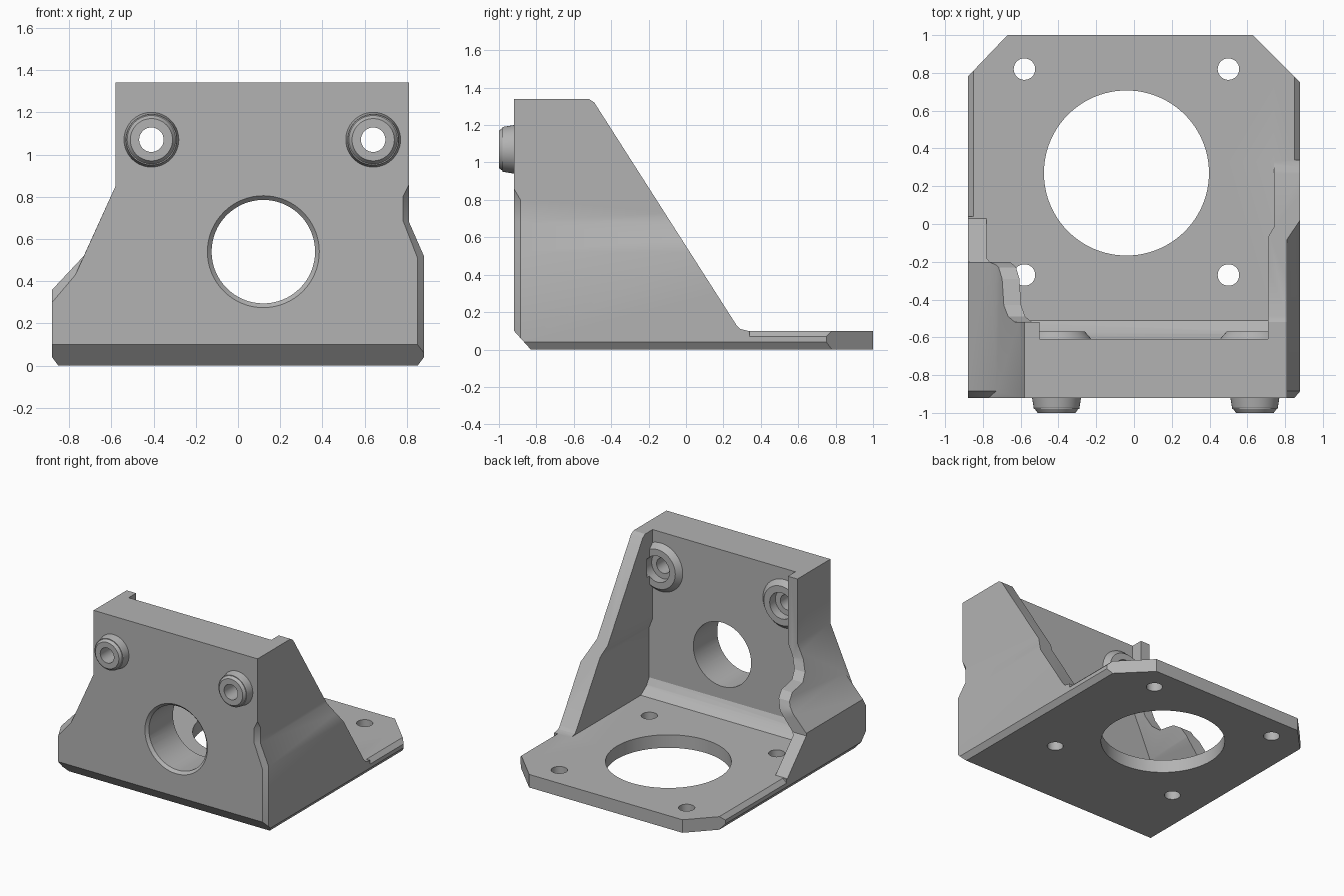
import bpy, bmesh, math
from mathutils import Matrix, Vector

cube = bpy.data.objects.get("Cube")
if cube:
    bpy.data.objects.remove(cube)

grey = bpy.data.materials.new("plain grey")
grey.use_nodes = True
grey.diffuse_color = (0.45, 0.45, 0.45, 1)
grey.node_tree.nodes["Principled BSDF"].inputs["Base Color"].default_value = grey.diffuse_color


def finish(name, bm):
    bmesh.ops.recalc_face_normals(bm, faces=bm.faces)
    mesh = bpy.data.meshes.new(name)
    bm.to_mesh(mesh)
    bm.free()
    mesh.materials.append(grey)
    ob = bpy.data.objects.new(name, mesh)
    bpy.context.collection.objects.link(ob)
    return ob


def loft(name, rings):
    """Closed solid through rings of 3D points."""
    bm = bmesh.new()
    loops = [[bm.verts.new(p) for p in ring] for ring in rings]
    for a, b in zip(loops, loops[1:]):
        for i in range(len(a)):
            j = (i + 1) % len(a)
            bm.faces.new((a[i], a[j], b[j], b[i]))
    bm.faces.new(loops[0])
    bm.faces.new(loops[-1])
    bmesh.ops.triangulate(bm, faces=[f for f in bm.faces if len(f.verts) == 4])
    return finish(name, bm)


def prism(name, pts, axis, lo, hi):
    """Extrude a 2D profile along an axis."""
    def place(p, d):
        return {"x": (d, p[0], p[1]), "y": (p[0], d, p[1]), "z": (p[0], p[1], d)}[axis]
    return loft(name, [[place(p, d) for p in pts] for d in (lo, hi)])


def cone(name, centre, axis, r1, r2, depth, sides=64):
    """Cone frustum starting at centre and running along the axis."""
    bm = bmesh.new()
    turn = Vector((0, 0, 1)).rotation_difference(Vector(axis)).to_matrix().to_4x4()
    mat = Matrix.Translation(centre) @ turn @ Matrix.Translation((0, 0, depth / 2))
    bmesh.ops.create_cone(bm, cap_ends=True, segments=sides, radius1=r1, radius2=r2,
                          depth=depth, matrix=mat)
    return finish(name, bm)


def combine(ob, tool, mode="DIFFERENCE"):
    mod = ob.modifiers.new("cut", "BOOLEAN")
    mod.operation, mod.solver, mod.object = mode, "EXACT", tool
    bpy.context.view_layer.objects.active = ob
    bpy.ops.object.modifier_apply(modifier=mod.name)
    bpy.data.objects.remove(tool)


# Outer body: one section extruded front to back, with chamfered front edges
outer = [(-.85, 0), (-.88, .04), (-.88, .36), (-.73, .52), (-.58, .85), (-.58, 1.34),
         (.81, 1.34), (.81, .86), (.81, .8), (.81, .68), (.88, .52), (.88, .04), (.85, 0)]
nose = list(outer)
nose[2], nose[3] = (-.88, .3), (-.77, .43)
nose[8:12] = [(.78, .8), (.78, .69), (.85, .51), (.85, .04)]
body = loft("motor_bracket", [[(x, y, z) for x, z in ring]
                              for y, ring in ((-.92, nose), (-.885, outer), (1, outer))])

# Cavity behind the front wall, leaving thin side walls and the base plate
boss_x, boss_z = (-.41, .64), 1.07
cavity = prism("cavity", [(-.78, .1), (-.78, .32), (-.66, .47), (-.5, .83), (-.5, 1.5),
                          (.71, 1.5), (.71, .66), (.74, .58), (.74, .1)], "y", -.8, 1.1)
combine(cavity, prism("cavity_side", [(-.61, 1.6), (-.61, .2), (-.58, .15), (-.51, .1),
                                      (-.5, .05), (1.2, .05), (1.2, 1.6)], "x", -1, 1),
        "INTERSECT")
for x in boss_x:
    combine(cavity, cone("rear_boss", (x, -.65, boss_z), (0, 1, 0), .22, .15, .08))
combine(body, cavity)

# Sloped tall wall on one side, short curved wall on the other
combine(body, prism("tall_wall_trim", [(-.52, 1.5), (-.52, 1.34), (-.49, 1.32), (.27, .13),
                                       (.29, .11), (.33, .1), (1.1, .1), (1.1, 1.5)],
                    "x", .5, 1))
combine(body, prism("short_wall_trim", [(-.52, 1.5), (-.52, .74), (-.49, .66), (-.43, .61),
                                        (-.29, .59), (-.23, .55), (-.2, .48), (-.2, .34),
                                        (.03, .1), (1.1, .1), (1.1, 1.5)], "x", -1, -.4))

# Chamfers: lower front edge, rear plate corners, upper plate edges
combine(body, prism("front_chamfer", [(-.965, .15), (-.785, -.05), (-1, -.1)], "x", -1, 1))
for s, back, side in ((1, .63, .75), (-1, .67, .78)):
    dx, dy = .88 - back, 1 - side
    combine(body, prism("corner_chamfer", [(s * (back - dx), 1 + dy), (s * (.88 + dx), side - dy),
                                           (s * 1.3, 1.3)], "z", -.1, .3))
for s, start in ((1, .34), (-1, .04)):
    combine(body, prism("edge_chamfer", [(s * .83, .12), (s * .9, .05), (s * .9, .12)],
                        "y", start, 1.1))

# Front bosses
for x in boss_x:
    combine(body, cone("front_boss", (x, -.9, boss_z), (0, -1, 0), .133, .12, .08), "UNION")
    combine(body, cone("boss_tip", (x, -.97, boss_z), (0, -1, 0), .122, .1, .03), "UNION")

# Bores: screw holes with rear recesses, shaft hole, base plate holes
for x in boss_x:
    combine(body, cone("screw_hole", (x, -1.1, boss_z), (0, 1, 0), .058, .058, .7, 32))
    combine(body, cone("nut_recess", (x, -.64, boss_z), (0, 1, 0), .1, .1, .1, 32))
combine(body, cone("shaft_hole", (.12, -1.1, .54), (0, 1, 0), .245, .245, .7))
combine(body, cone("shaft_countersink", (.12, -.94, .54), (0, 1, 0), .285, .245, .04))
combine(body, cone("large_plate_hole", (-.04, .27, -.1), (0, 0, 1), .437, .437, .4, 96))
for x in (-.58, .5):
    for y in (-.27, .82):
        combine(body, cone("plate_hole", (x, y, -.1), (0, 0, 1), .057, .057, .4, 32))

# Smooth round parts, keep hard edges
bpy.ops.object.select_all(action="DESELECT")
body.select_set(True)
bpy.context.view_layer.objects.active = body
bpy.ops.object.shade_smooth_by_angle(angle=math.radians(25))
